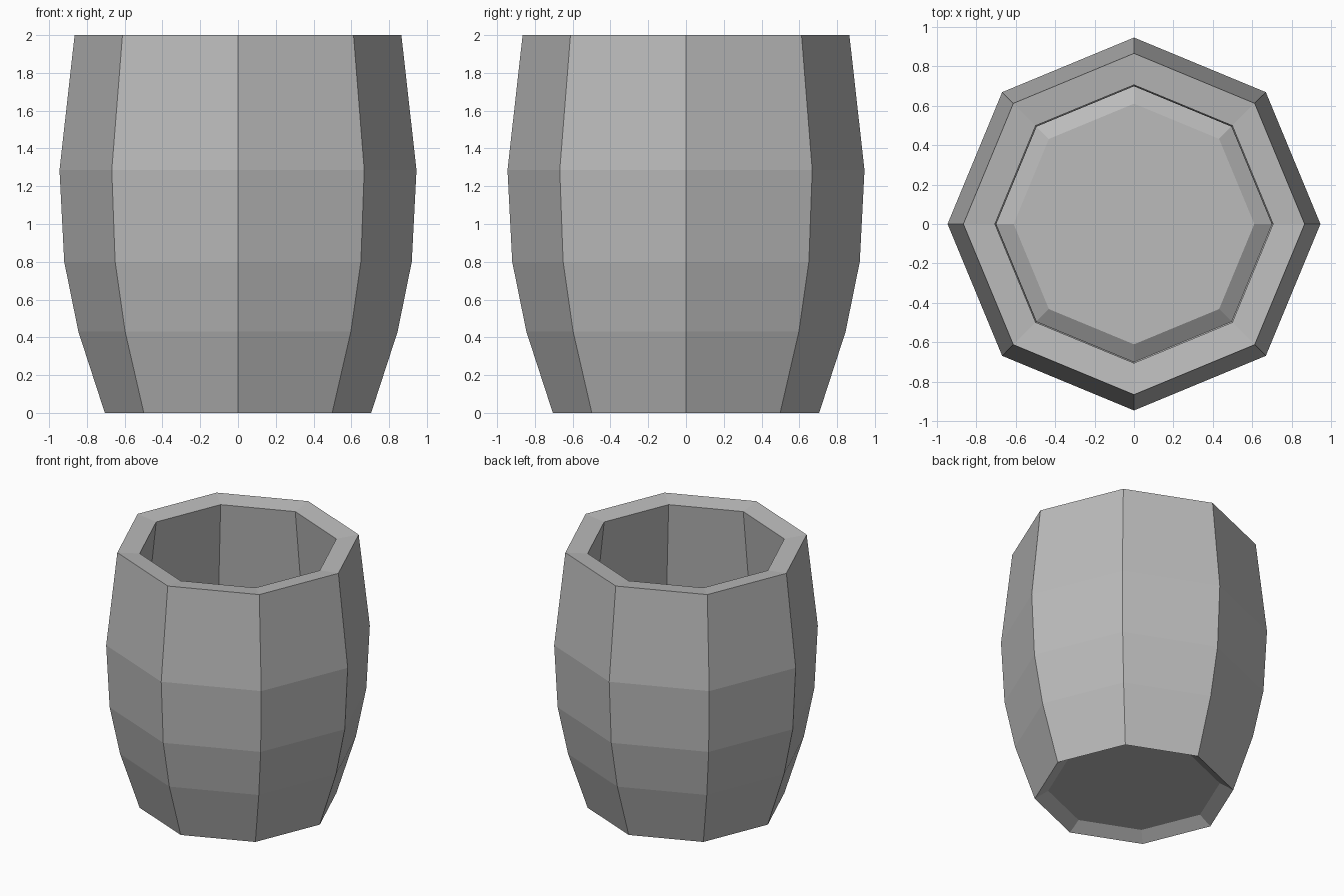
import bpy, bmesh, math

cube = bpy.data.objects.get("Cube")
if cube:
    bpy.data.objects.remove(cube, do_unlink=True)

SIDES = 8

grey = bpy.data.materials.new("plain grey")
grey.use_nodes = True
colour = (0.5, 0.5, 0.5, 1)
grey.diffuse_color = colour
grey.node_tree.nodes["Principled BSDF"].inputs["Base Color"].default_value = colour

# Closed wall section (radius, height): outer staves, sloped rim, inner staves
outer = [(0.705, 0), (0.845, 0.43), (0.92, 0.8), (0.945, 1.285), (0.865, 2)]
inner = [(0.705, 1.98), (0.785, 1.28), (0.76, 0.82), (0.698, 0.47)]
# Raised base inside the foot edge
base_radius, base_height = 0.61, 0.06

bm = bmesh.new()


def ring(radius, z):
    return [bm.verts.new((radius * math.cos(a), radius * math.sin(a), z))
            for a in (2 * math.pi * i / SIDES for i in range(SIDES))]


def bridge(a, b):
    for i in range(SIDES):
        j = (i + 1) % SIDES
        bm.faces.new((a[i], a[j], b[j], b[i]))


# Barrel wall
rings = [ring(r, z) for r, z in outer + inner]
for k, lower in enumerate(rings):
    bridge(lower, rings[(k + 1) % len(rings)])

# Base with a sloped border, facing down
base = ring(base_radius, base_height)
bridge(base, rings[0])
bm.faces.new(base[::-1])

mesh = bpy.data.meshes.new("barrel")
bm.to_mesh(mesh)
bm.free()
mesh.materials.append(grey)
barrel = bpy.data.objects.new("barrel", mesh)
bpy.context.collection.objects.link(barrel)
